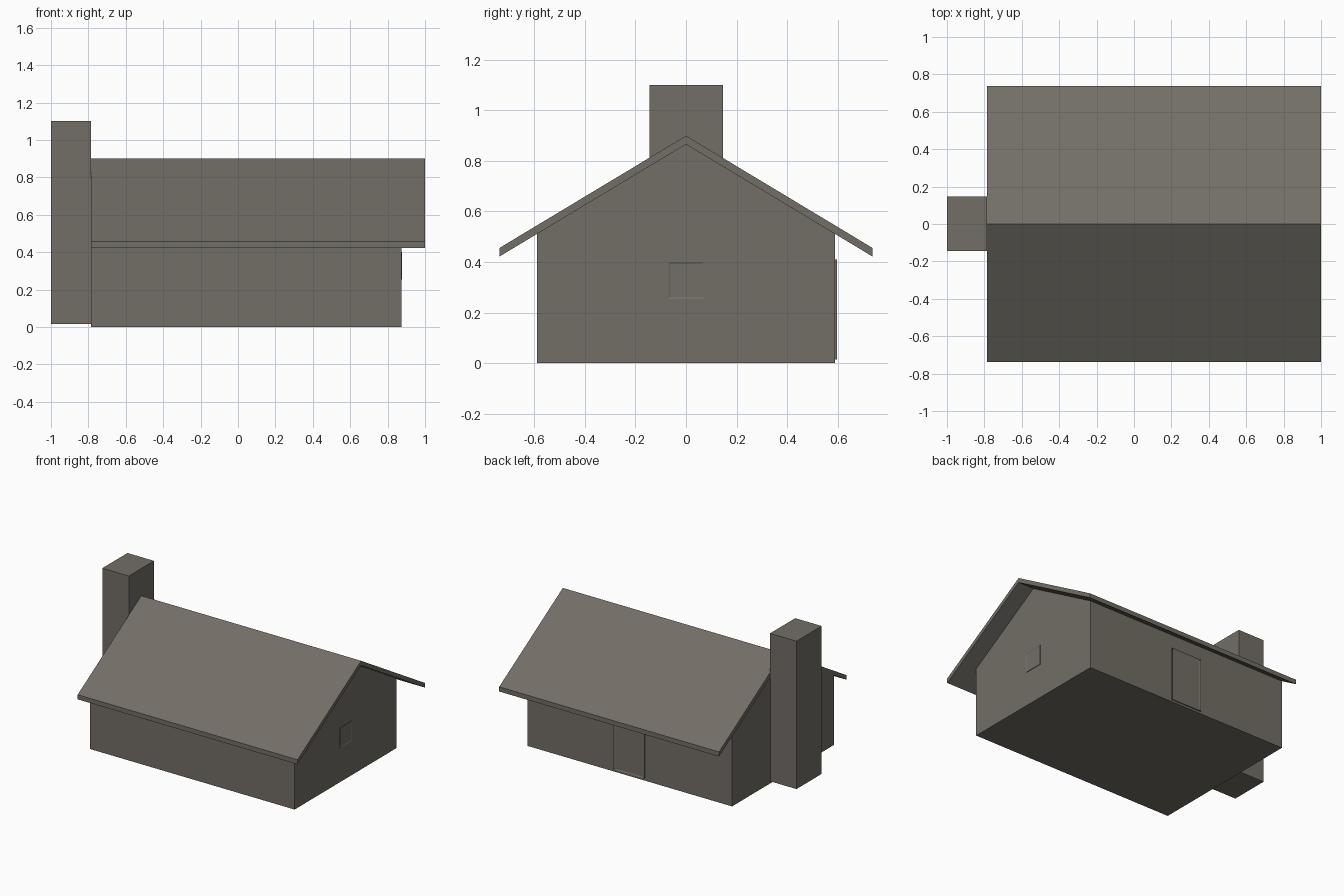
import bpy, bmesh

if "Cube" in bpy.data.objects:
    bpy.data.objects.remove(bpy.data.objects["Cube"])

stone = bpy.data.materials.new("warm_grey")
stone.diffuse_color = (0.17, 0.158, 0.133, 1)
stone.use_nodes = True
stone.node_tree.nodes["Principled BSDF"].inputs["Base Color"].default_value = stone.diffuse_color


def finish(name, bm):
    bmesh.ops.recalc_face_normals(bm, faces=bm.faces)
    me = bpy.data.meshes.new(name)
    bm.to_mesh(me)
    bm.free()
    me.materials.append(stone)
    ob = bpy.data.objects.new(name, me)
    bpy.context.collection.objects.link(ob)
    return ob


def prism(name, profile, x0, x1):
    """Extrude a (y, z) profile along x."""
    bm = bmesh.new()
    face = bm.faces.new([bm.verts.new((x0, y, z)) for y, z in profile])
    ext = bmesh.ops.extrude_face_region(bm, geom=[face])
    verts = [g for g in ext["geom"] if isinstance(g, bmesh.types.BMVert)]
    bmesh.ops.translate(bm, verts=verts, vec=(x1 - x0, 0, 0))
    return finish(name, bm)


def box_mesh(lo, hi):
    bm = bmesh.new()
    bmesh.ops.create_cube(bm, size=1)
    for v in bm.verts:
        v.co = [(a + b) / 2 + c * (b - a) for a, b, c in zip(lo, hi, v.co)]
    return bm


def framed_plate(name, lo, hi, axis, rim, depth):
    """Thin plate whose outer face is inset and pushed back, leaving a frame."""
    bm = box_mesh(lo, hi)
    bm.normal_update()
    outer = max(bm.faces, key=lambda f: f.calc_center_median()[axis])
    bmesh.ops.inset_individual(bm, faces=[outer], thickness=rim, depth=0)
    for v in outer.verts:
        v.co[axis] -= depth
    return finish(name, bm)


# Gabled house body
prism("house_body", [(-0.59, 0), (0.59, 0), (0.59, 0.511), (0, 0.866), (-0.59, 0.511)],
      -0.787, 0.873)

# Roof: two sloping slabs meeting at the ridge
prism("roof", [(-0.738, 0.422), (0, 0.866), (0.738, 0.422),
               (0.738, 0.456), (0, 0.90), (-0.738, 0.456)], -0.785, 1.0)

# Chimney on the left gable
finish("chimney", box_mesh((-1.0, -0.145, 0.015), (-0.785, 0.147, 1.10)))

# Window on the right gable, door on the back wall
framed_plate("window", (0.868, -0.07, 0.253), (0.877, 0.072, 0.40), 0, 0.012, 0.003)
framed_plate("door", (-0.08, 0.588, 0.015), (0.17, 0.597, 0.41), 1, 0.014, 0.005)
